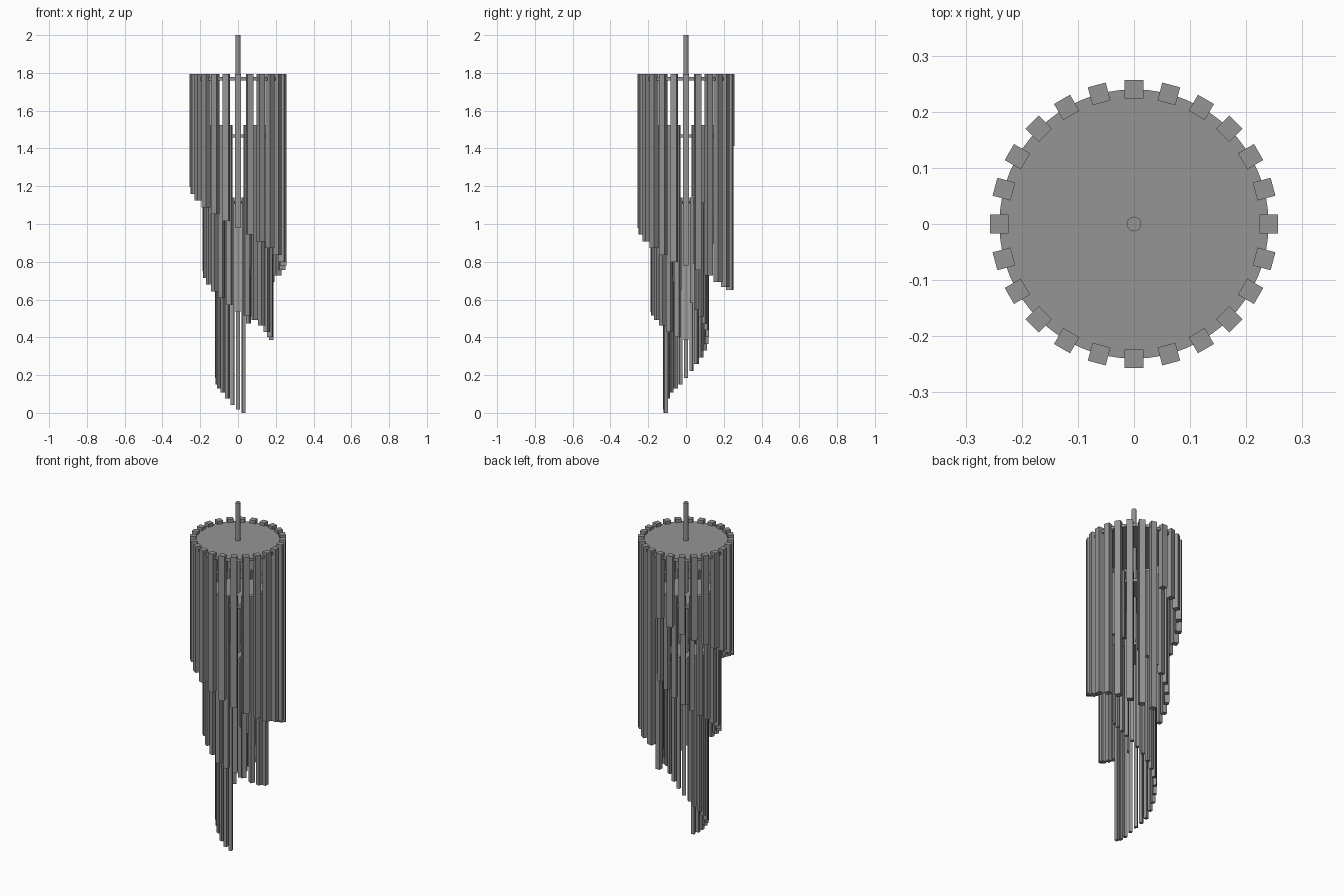
import bpy
import bmesh
from math import radians
from mathutils import Matrix, Vector

if "Cube" in bpy.data.objects:
    bpy.data.objects.remove(bpy.data.objects["Cube"], do_unlink=True)

# Single flat metal grey
grey = bpy.data.materials.new("grey_metal")
grey.use_nodes = True
grey.diffuse_color = (0.3, 0.3, 0.3, 1)
grey.node_tree.nodes["Principled BSDF"].inputs["Base Color"].default_value = (0.3, 0.3, 0.3, 1)

BARS = 24
LINEAR = 17                 # bars in the even part of the spiral
SLOPE = 0.036
TAIL = [0.15, 0.13, 0.107, 0.077, 0.042, 0.017, 0.0]


def finish(name, bm):
    mesh = bpy.data.meshes.new(name)
    bm.to_mesh(mesh)
    bm.free()
    mesh.materials.append(grey)
    obj = bpy.data.objects.new(name, mesh)
    bpy.context.collection.objects.link(obj)
    return obj


def cylinder(name, radius, low, high, sides):
    bm = bmesh.new()
    bmesh.ops.create_cone(bm, cap_ends=True, segments=sides, radius1=radius, radius2=radius,
                          depth=high - low, matrix=Matrix.Translation((0, 0, (low + high) / 2)))
    obj = finish(name, bm)
    bpy.ops.object.select_all(action='DESELECT')
    obj.select_set(True)
    bpy.context.view_layer.objects.active = obj
    bpy.ops.object.shade_smooth_by_angle(angle=radians(35))


def rise(k):
    """Height of a bar's lower end above the lowest bar of its tier."""
    if k < LINEAR:
        return TAIL[0] + (LINEAR - k) * SLOPE
    return TAIL[k - LINEAR]


def bar_tier(name, radius, width, top, lowest, start):
    bm = bmesh.new()
    for k in range(BARS):
        bottom = lowest + rise(k)
        turn = Matrix.Rotation(radians(start + k * 360 / BARS), 4, 'Z')
        place = Matrix.Translation(Vector((radius, 0, (top + bottom) / 2)))
        size = Matrix.Diagonal((width, width, top - bottom, 1))
        bmesh.ops.create_cube(bm, size=1, matrix=turn @ place @ size)
    finish(name, bm)


# Three tiers of hanging bars, each ending in a descending spiral
bar_tier("outer_bars", 0.24, 0.033, 1.795, 0.65, 90)
bar_tier("middle_bars", 0.176, 0.026, 1.525, 0.385, 15)
bar_tier("inner_bars", 0.112, 0.019, 1.14, 0.0, 300)

# Round plates that carry the tiers
cylinder("outer_plate", 0.24, 1.76, 1.777, 64)
cylinder("middle_plate", 0.176, 1.457, 1.475, 64)
cylinder("inner_plate", 0.112, 1.105, 1.122, 64)

# Central suspension rod
cylinder("suspension_rod", 0.013, 1.105, 2.0, 24)
